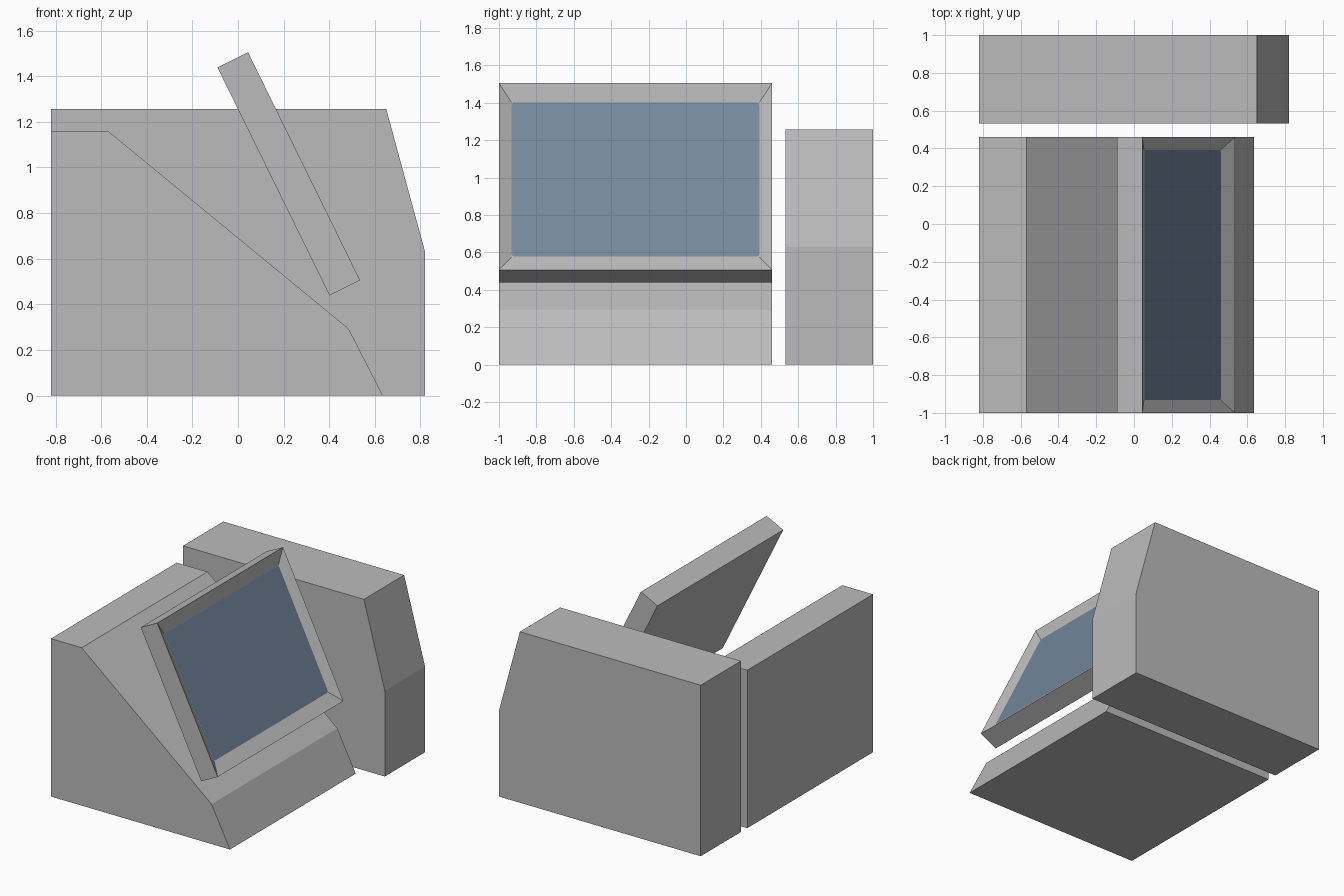
import bpy, bmesh
from mathutils import Vector

if "Cube" in bpy.data.objects:
    bpy.data.objects.remove(bpy.data.objects["Cube"])


def material(name, rgb):
    m = bpy.data.materials.new(name)
    m.diffuse_color = (*rgb, 1)
    m.use_nodes = True
    m.node_tree.nodes["Principled BSDF"].inputs["Base Color"].default_value = m.diffuse_color
    return m


GREY = material("casing grey", (0.5, 0.5, 0.5))
BLUE = material("screen blue", (0.176, 0.244, 0.34))


def finish(name, bm, mat):
    me = bpy.data.meshes.new(name)
    bm.to_mesh(me)
    bm.free()
    me.materials.append(mat)
    ob = bpy.data.objects.new(name, me)
    bpy.context.collection.objects.link(ob)
    return ob


def prism(profile, y0, y1):
    """Extrude an x-z profile from y0 to y1."""
    bm = bmesh.new()
    face = bm.faces.new([bm.verts.new((x, y0, z)) for x, z in profile])
    ext = bmesh.ops.extrude_face_region(bm, geom=[face])["geom"]
    for v in ext:
        if isinstance(v, bmesh.types.BMVert):
            v.co.y = y1
    bmesh.ops.recalc_face_normals(bm, faces=bm.faces)
    return bm


# Sloped desk body
finish("sloped_body", prism([(-0.82, 0), (0.635, 0), (0.485, 0.293),
                             (-0.57, 1.16), (-0.82, 1.16)], -1, 0.46), GREY)

# Tall side cabinet
finish("side_cabinet", prism([(-0.82, 0), (0.82, 0), (0.82, 0.63),
                              (0.65, 1.256), (-0.82, 1.256)], 0.533, 1), GREY)

# Tilted monitor casing with a sloping recess in its front
bm = prism([(-0.09, 1.438), (0.044, 1.505), (0.535, 0.506), (0.401, 0.439)], -1, 0.46)
out = Vector((0.898, 0, 0.441))
down = Vector((0.441, 0, -0.898))
across = Vector((0, 1, 0))
front = max(bm.faces, key=lambda f: f.normal.dot(out))
floor = bmesh.ops.extrude_discrete_faces(bm, faces=[front])["faces"][0]
mid = floor.calc_center_median()
for v in floor.verts:
    d = v.co - mid
    for axis, amount in ((down, 0.097), (across, 0.068)):
        v.co -= axis * (amount if d.dot(axis) > 0 else -amount)
    v.co -= out * 0.038
corners = [v.co.copy() for v in floor.verts]
finish("monitor_casing", bm, GREY)

# Thin screen plate with slightly rounded corners
bm = bmesh.new()
bm.faces.new([bm.verts.new(c + out * 0.002) for c in corners])
bmesh.ops.bevel(bm, geom=bm.verts[:], offset=0.015, segments=3,
                profile=0.5, affect='VERTICES')
bm.normal_update()
for f in bm.faces:
    if f.normal.dot(out) < 0:
        f.normal_flip()
finish("screen", bm, BLUE)
